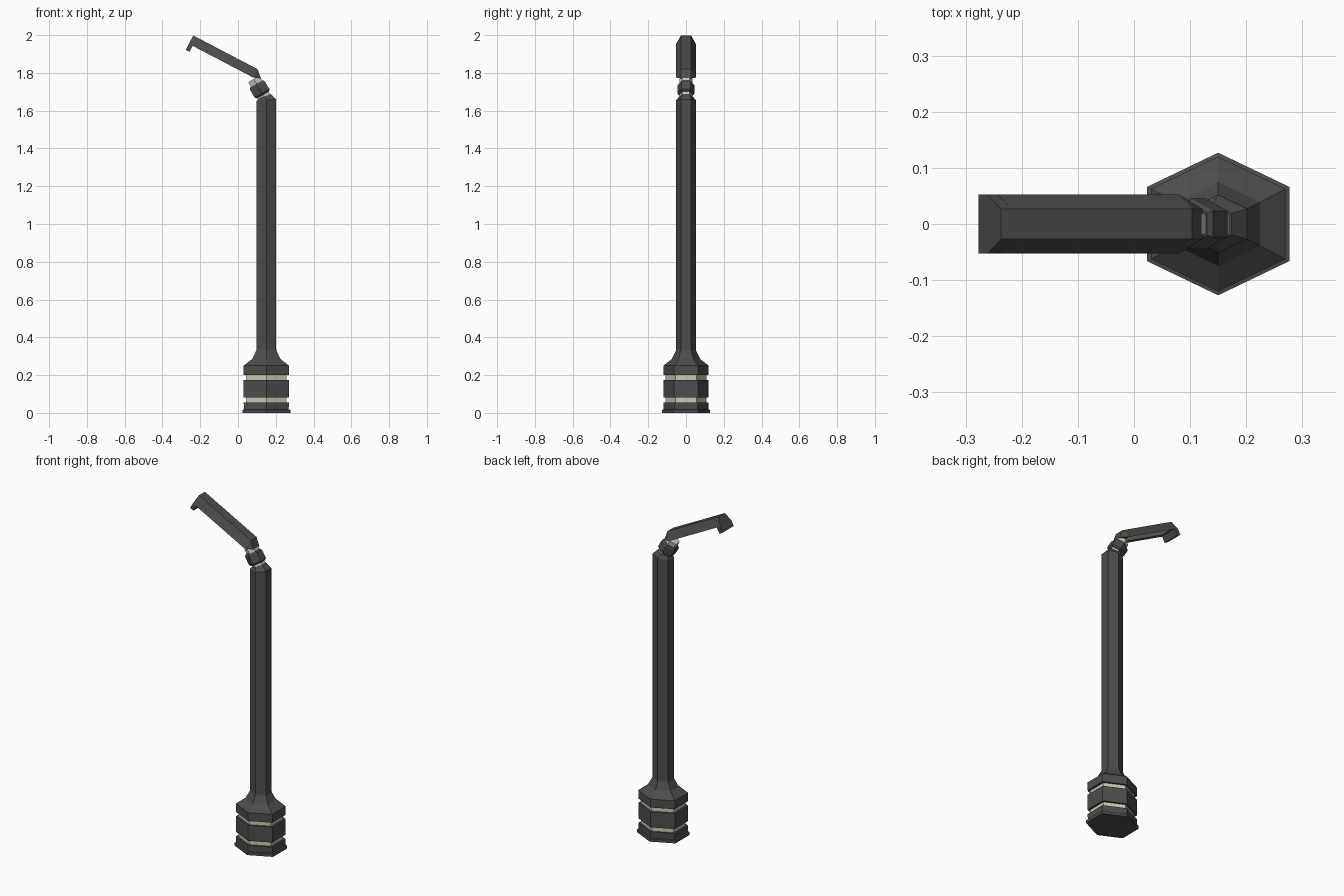
import bpy, bmesh, math
from mathutils import Vector

if "Cube" in bpy.data.objects:
    bpy.data.objects.remove(bpy.data.objects["Cube"])


def material(name, colour):
    m = bpy.data.materials.new(name)
    m.diffuse_color = (*colour, 1)
    m.use_nodes = True
    m.node_tree.nodes["Principled BSDF"].inputs["Base Color"].default_value = m.diffuse_color
    return m


DARK = material("dark grey metal", (0.075, 0.075, 0.075))
LIGHT = material("pale lamp glow", (0.60, 0.59, 0.46))
HEX = [(1, -.52), (1, .52), (0, 1), (-1, .52), (-1, -.52), (0, -1)]


def finish(bm, name, mats):
    bmesh.ops.recalc_face_normals(bm, faces=bm.faces)
    me = bpy.data.meshes.new(name)
    bm.to_mesh(me)
    bm.free()
    ob = bpy.data.objects.new(name, me)
    for m in mats:
        me.materials.append(m)
    bpy.context.collection.objects.link(ob)
    return ob


def hex_loft(name, rings, mat):
    """Skin hexagon rings given as (x, z, radius, lean to the left in degrees)."""
    bm = bmesh.new()
    loops = []
    for x, z, r, lean in rings:
        a = math.radians(lean)
        loops.append([bm.verts.new((x + r * p * math.cos(a), r * q, z + r * p * math.sin(a)))
                      for p, q in HEX])
    for lo, hi in zip(loops, loops[1:]):
        for i in range(6):
            j = (i + 1) % 6
            bm.faces.new((lo[i], lo[j], hi[j], hi[i]))
    bm.faces.new(loops[0][::-1])
    bm.faces.new(loops[-1])
    return finish(bm, name, [mat])


def upright(name, profile, mat):
    return hex_loft(name, [(0.15, z, r, 0) for z, r in profile], mat)


# Base: three dark collars around a pale core
upright("base_foot", [(0, .127), (.016, .127), (.018, .118), (.055, .12)], DARK)
upright("base_light_core", [(.03, .108), (.22, .108)], LIGHT)
upright("base_middle_collar", [(.082, .12), (.174, .12)], DARK)
upright("base_top_collar", [(.2, .12), (.25, .12), (.285, .075), (.33, .053), (.34, .052)], DARK)

# Post with a leaning top
hex_loft("post", [(.15, .33, .052, 0), (.15, 1.655, .052, 6), (.14, 1.675, .036, 22)], DARK)

# Neck: dark collar on a pale leaning core
hex_loft("neck_light_core", [(.146, 1.66, .034, 30), (.084, 1.768, .034, 30)], LIGHT)
hex_loft("neck_collar", [(.132, 1.684, .038, 30), (.128, 1.691, .045, 30),
                         (.102, 1.734, .045, 30), (.097, 1.742, .038, 30)], DARK)

# Arm: half-hexagon beam sloping up to the left
TIP, ELBOW = Vector((-.237, 0, 1.998)), Vector((.103, 0, 1.82))
ALONG = (ELBOW - TIP).normalized()
DOWN = Vector((ALONG.z, 0, -ALONG.x))
LENGTH = (ELBOW - TIP).length


def hull(bm, points):
    """Convex solid from (distance along arm, half width, depth) points, mirrored in y."""
    for u, y, d in points:
        for s in (-1, 1):
            bm.verts.new(TIP + ALONG * u + DOWN * d + Vector((0, s * y, 0)))
    bmesh.ops.convex_hull(bm, input=bm.verts[:])
    bmesh.ops.dissolve_limit(bm, angle_limit=.02, verts=bm.verts[:], edges=bm.edges[:])
    bmesh.ops.recalc_face_normals(bm, faces=bm.faces)


bm = bmesh.new()
hull(bm, [(.02, .027, 0), (.02, .053, .05), (LENGTH, .027, 0),
          (LENGTH, .053, .05), (LENGTH + .04, .027, .036)])
# Recessed lamp panel in the underside
under = max(bm.faces, key=lambda f: f.normal.dot(DOWN))
bmesh.ops.inset_region(bm, faces=[under], thickness=.011, depth=-.008)
max((f for f in bm.faces if f.normal.dot(DOWN) > .99),
    key=lambda f: f.calc_area()).material_index = 1
finish(bm, "lamp_arm", [DARK, LIGHT])

# Hooked tip at the arm's end
bm = bmesh.new()
hull(bm, [(u, y, d) for u in (0, .023) for y, d in ((.027, 0), (.053, .052), (.053, .086))])
finish(bm, "arm_tip", [DARK])
